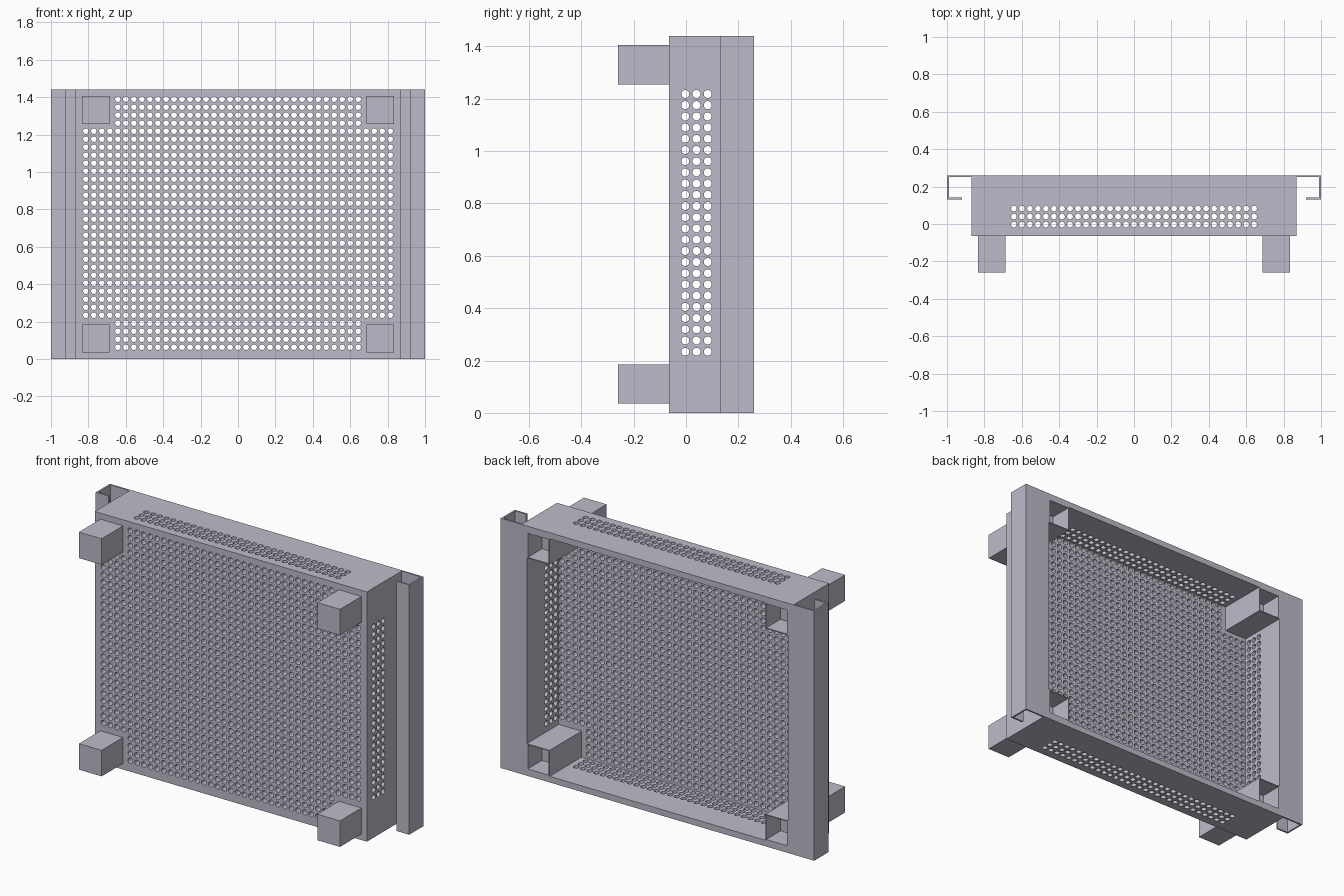
import bpy, bmesh, math
from mathutils import Vector

cube = bpy.data.objects.get("Cube")
if cube:
    bpy.data.objects.remove(cube)

# Overall sizes: tray half width, half height, front, back, sheet thickness
W, H, FRONT, BACK, T = 0.868, 0.72, -0.065, 0.26, 0.035
PITCH, RADIUS = 0.0428, 0.0155
HOLE_Z = 0.006

metal = bpy.data.materials.new("lavender grey metal")
metal.use_nodes = True
colour = (0.51, 0.50, 0.59, 1)
metal.diffuse_color = colour
metal.node_tree.nodes["Principled BSDF"].inputs["Base Color"].default_value = colour


def finish(name, bm, mirror=(False, False, False), solid=0):
    """Turn a bmesh into an object centred at mid height, with modifiers."""
    mesh = bpy.data.meshes.new(name)
    bm.to_mesh(mesh)
    bm.free()
    mesh.materials.append(metal)
    obj = bpy.data.objects.new(name, mesh)
    obj.location.z = H
    bpy.context.collection.objects.link(obj)
    if solid:
        mod = obj.modifiers.new("thickness", 'SOLIDIFY')
        mod.thickness, mod.offset = solid, -1
    if any(mirror):
        mod = obj.modifiers.new("mirror", 'MIRROR')
        mod.use_axis = mirror
        mod.use_mirror_merge = False
    return obj


def breaks(low, high, centre, count):
    """Cell borders of a row of holes, with a plain margin at both ends."""
    start = centre - count * PITCH / 2
    return [low] + [start + i * PITCH for i in range(count + 1)] + [high]


def perforated(name, place, us, vs, drilled, mirror=(False, False, False)):
    """Sheet of square cells; those passing the drilled test get a round hole."""
    bm = bmesh.new()
    grid = [[bm.verts.new(place(u, v)) for v in vs] for u in us]
    cols, rows = len(us) - 3, len(vs) - 3
    for i in range(len(us) - 1):
        for j in range(len(vs) - 1):
            corners = [grid[i + 1][j + 1], grid[i][j + 1], grid[i][j], grid[i + 1][j]]
            inside = 1 <= i <= cols and 1 <= j <= rows
            if not (inside and drilled(i - 1, j - 1, cols, rows)):
                bm.faces.new(corners)
                continue
            cu, cv = (us[i] + us[i + 1]) / 2, (vs[j] + vs[j + 1]) / 2
            angles = [math.pi / 4 + math.tau * k / 12 for k in range(12)]
            ring = [bm.verts.new(place(cu + RADIUS * math.cos(a),
                                       cv + RADIUS * math.sin(a))) for a in angles]
            for k in range(4):
                arc = [ring[(3 * k + s) % 12] for s in (3, 2, 1, 0)]
                bm.faces.new([corners[k], corners[(k + 1) % 4]] + arc)
    return finish(name, bm, mirror, T)


def clear_of_legs(i, j, cols, rows):
    return 4 <= i < cols - 4 or 4 <= j < rows - 4


def everywhere(i, j, cols, rows):
    return True


# Front sheet, with the corners left plain around the legs
perforated("front_panel", lambda u, v: Vector((u, FRONT, v)),
           breaks(-W, W, 0, 39), breaks(-H, H, HOLE_Z, 32), clear_of_legs)

# Top and bottom walls
perforated("top_and_bottom_walls", lambda u, v: Vector((u, v, H)),
           breaks(-W, W, 0, 31), breaks(FRONT + T, BACK, 0.04, 3).copy(),
           everywhere, (False, False, True))

# Left and right walls
perforated("side_walls", lambda u, v: Vector((W, u, v)),
           breaks(FRONT + T, BACK, 0.04, 3), breaks(T - H, H - T, HOLE_Z, 24),
           everywhere, (True, False, False))

# Corner legs running through the tray, with a square socket in the back
bm = bmesh.new()
bmesh.ops.create_cube(bm, size=1)
low, high = Vector((0.688, -0.26, 0.535)), Vector((W - T, BACK, H - T))
for v in bm.verts:
    v.co = (low + high) / 2 + v.co * (high - low)
rear = max(bm.faces, key=lambda f: f.calc_center_median().y)
bmesh.ops.inset_region(bm, faces=[rear], thickness=0.008)
socket = bmesh.ops.extrude_face_region(bm, geom=[rear])["geom"]
bmesh.ops.translate(bm, vec=(0, -0.13, 0),
                    verts=[g for g in socket if isinstance(g, bmesh.types.BMVert)])
bmesh.ops.delete(bm, geom=[rear], context='FACES_ONLY')
bmesh.ops.recalc_face_normals(bm, faces=bm.faces)
finish("corner_legs", bm, (True, False, True))

# Folded mounting channels along both sides
S = 0.01
profile = [(W, BACK), (1, BACK), (1, 0.132), (0.92, 0.132),
           (0.92, 0.132 + S), (1 - S, 0.132 + S), (1 - S, BACK - S), (W, BACK - S)]
bm = bmesh.new()
base = bm.faces.new([bm.verts.new((x, y, -H)) for x, y in profile])
top = bmesh.ops.extrude_face_region(bm, geom=[base], use_keep_orig=True)["geom"]
bmesh.ops.translate(bm, vec=(0, 0, 2 * H),
                    verts=[g for g in top if isinstance(g, bmesh.types.BMVert)])
bmesh.ops.recalc_face_normals(bm, faces=bm.faces)
finish("side_channels", bm, (True, False, False))
